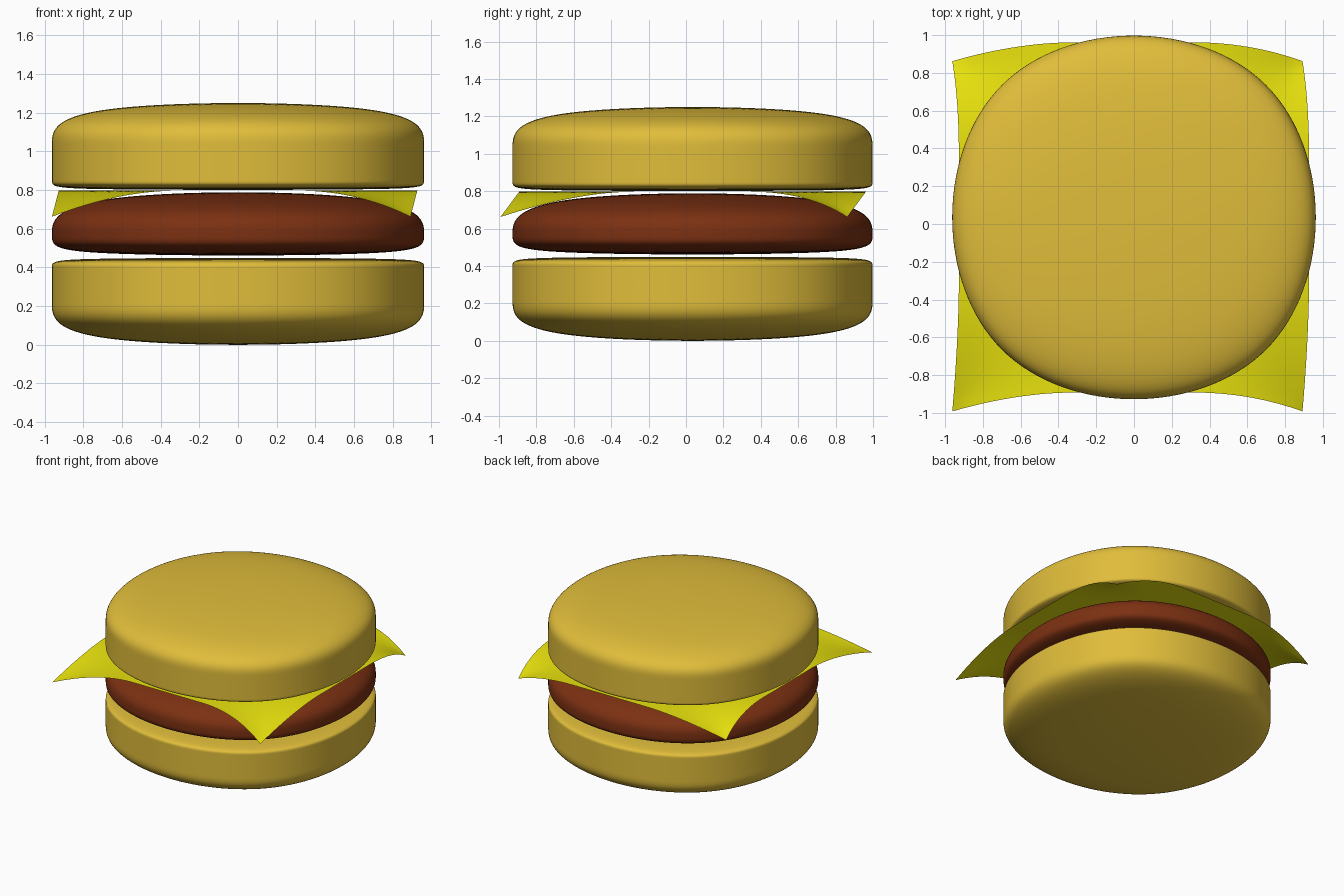
import bpy
import bmesh
from mathutils import Vector

cube = bpy.data.objects.get("Cube")
if cube:
    bpy.data.objects.remove(cube, do_unlink=True)

CENTRE_Y = 0.035
HALF = 1.05  # half width of the square cage before subdivision


def make_material(name, rgb):
    mat = bpy.data.materials.new(name)
    mat.use_nodes = True
    mat.diffuse_color = (*rgb, 1)
    bsdf = mat.node_tree.nodes["Principled BSDF"]
    bsdf.inputs["Base Color"].default_value = (*rgb, 1)
    bsdf.inputs["Roughness"].default_value = 0.7
    return mat


def add_object(name, bm, mat):
    bmesh.ops.recalc_face_normals(bm, faces=bm.faces)
    for face in bm.faces:
        face.smooth = True
    mesh = bpy.data.meshes.new(name)
    bm.to_mesh(mesh)
    bm.free()
    mesh.materials.append(mat)
    obj = bpy.data.objects.new(name, mesh)
    bpy.context.collection.objects.link(obj)
    return obj


def rounded_slab(name, heights, mat):
    """Square cage with a loop at each height, rounded by subdivision."""
    bm = bmesh.new()
    corners = [(-1, -1), (1, -1), (1, 1), (-1, 1)]
    rings = [[bm.verts.new((x * HALF, y * HALF + CENTRE_Y, z)) for x, y in corners]
             for z in heights]
    bm.faces.new(rings[0])
    bm.faces.new(rings[-1])
    for low, high in zip(rings, rings[1:]):
        for i in range(4):
            j = (i + 1) % 4
            bm.faces.new((low[i], low[j], high[j], high[i]))
    obj = add_object(name, bm, mat)
    sub = obj.modifiers.new("rounding", 'SUBSURF')
    sub.levels = sub.render_levels = 5
    return obj


bread = make_material("golden bread", (0.75, 0.51, 0.043))
meat = make_material("brown meat", (0.2, 0.03, 0.006))
yellow = make_material("yellow cheese", (0.8, 0.75, 0.004))

# Buns: crisp rim on the cut side, soft rim on the outside
bun = [0.799, 0.825, 1.02, 1.27]
rounded_slab("top_bun", bun, bread)
rounded_slab("bottom_bun", [1.25 - z for z in reversed(bun)], bread)

# Patty
rounded_slab("patty", [0.455, 0.54, 0.81], meat)

# Cheese slice: flat sheet whose four corners sag
SIDE = 0.927
DROOP = Vector((-0.035, -0.1, -0.135))
bm = bmesh.new()
bmesh.ops.create_grid(bm, x_segments=48, y_segments=48, size=SIDE)
for v in bm.verts:
    reach = Vector((SIDE - abs(v.co.x), SIDE - abs(v.co.y))).length
    v.co += Vector((0, CENTRE_Y, 0.797)) + DROOP * max(0, 1 - reach / 0.62) ** 2
add_object("cheese_slice", bm, yellow)
